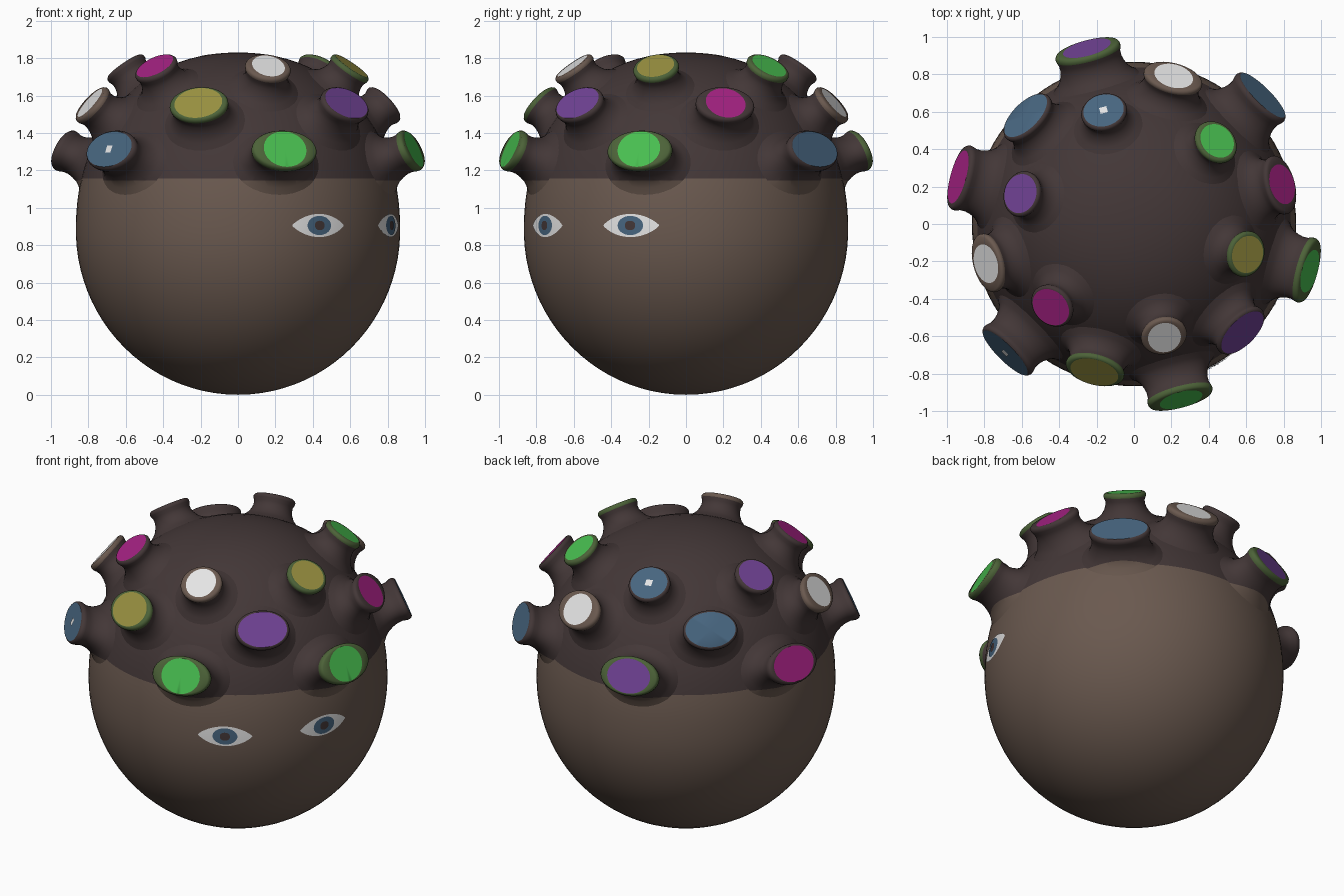
import bpy, bmesh, math
from mathutils import Vector

if "Cube" in bpy.data.objects:
    bpy.data.objects.remove(bpy.data.objects["Cube"])

# ---- flat colours (linear) ----
def lin(c):
    c /= 255
    return c / 12.92 if c <= 0.04045 else ((c + 0.055) / 1.055) ** 2.4

COLOURS = {"brown": (106, 89, 79), "dark": (67, 55, 55), "green": (72, 190, 80),
           "yellow": (152, 144, 64), "purple": (112, 66, 148), "magenta": (164, 33, 130),
           "blue": (71, 101, 127), "white": (228, 228, 228), "olive": (76, 98, 56)}
NAMES = list(COLOURS)
MATS = []
for name, rgb in COLOURS.items():
    m = bpy.data.materials.new(name)
    m.diffuse_color = (*[lin(c) for c in rgb], 1)
    m.use_nodes = True
    m.node_tree.nodes["Principled BSDF"].inputs["Base Color"].default_value = m.diffuse_color
    MATS.append(m)

R, CZ, TOP, HAIRLINE, POW = 0.867, 0.88, 0.95, 1.155, 2.15
CENTRE = Vector((0, 0, CZ))

def finish(name, bm):
    bmesh.ops.remove_doubles(bm, verts=bm.verts[:], dist=0.0005)
    me = bpy.data.meshes.new(name)
    bm.to_mesh(me)
    bm.free()
    for m in MATS:
        me.materials.append(m)
    me.shade_smooth()
    me.set_sharp_from_angle(angle=math.radians(50))
    ob = bpy.data.objects.new(name, me)
    bpy.context.collection.objects.link(ob)
    return ob

def loft(rings, bands):
    """Skin a stack of rings; bands gives the colour between each pair."""
    bm = bmesh.new()
    rows = [[bm.verts.new(p) for p in r] for r in rings]
    n = len(rows[0])
    for a, b, col in zip(rows, rows[1:], bands):
        for j in range(n):
            k = (j + 1) % n
            f = bm.faces.new((a[j], a[k], b[k], b[j]))
            f.material_index = NAMES.index(col)
    return bm

def dome_distance(d):
    """Distance from the centre to the body surface along unit direction d."""
    c = TOP if d.z > 0 else CZ
    p = POW if d.z > 0 else 2
    return ((math.hypot(d.x, d.y) / R) ** p + (abs(d.z) / c) ** p) ** (-1 / p)

# ---- head: round underside, domed dark top with a ring on the hairline ----
elev = [math.radians(-90 + 4 * i) for i in range(46)]
elev.append(math.atan2(HAIRLINE - CZ, R * (1 - ((HAIRLINE - CZ) / TOP) ** POW) ** (1 / POW)))
elev.sort()
rings = []
for e in elev:
    ring = []
    for j in range(96):
        a = 2 * math.pi * j / 96
        d = Vector((math.cos(e) * math.cos(a), math.cos(e) * math.sin(a), math.sin(e)))
        ring.append(CENTRE + d * dome_distance(d))
    rings.append(ring)
bands = ["dark" if (a[0].z + b[0].z) / 2 > HAIRLINE else "brown" for a, b in zip(rings, rings[1:])]
finish("head", loft(rings, bands))

# ---- knobs: flared stalks with a flat coloured cap ----
# each profile step: widening of the tip ellipse, height fraction from surface to tip
PROFILE = [(0.085, -0.06), (0.06, 0.02), (0.035, 0.09), (0.015, 0.2), (0.0, 0.36),
           (-0.008, 0.52), (-0.008, 0.68), (0.0, 0.82), (0.001, 0.9), (-0.004, 0.96),
           (-0.012, 1.0)]

def frame(a, e):
    n = Vector((math.cos(e) * math.cos(a), math.cos(e) * math.sin(a), math.sin(e)))
    u = Vector((-math.sin(a), math.cos(a), 0))
    return n, u, n.cross(u)

def knob(name, angle, elevation, dist, w, h, cap, rim, cu, cv, dot=False):
    n, u, v = frame(math.radians(angle), math.radians(elevation))
    tip = CENTRE + n * dist
    steps = [(w + f, h + f, t) for f, t in PROFILE]
    steps += [(w * cu, h * cv, 1.0), (0, 0, 1.0)]
    rings = []
    for su, sv, t in steps:
        ring = []
        for j in range(40):
            q = 2 * math.pi * j / 40
            top = tip + u * su * math.cos(q) + v * sv * math.sin(q)
            low = top - n * (dist - dome_distance(n))
            d = (low - CENTRE).normalized()
            ring.append((CENTRE + d * dome_distance(d)).lerp(top, t))
        rings.append(ring)
    count = len(steps) - 1
    bands = ["dark"] * 7 + [rim] * (count - 8) + [cap]
    bm = loft(rings, bands)
    # the skirt takes the skin colour below the hairline
    bmesh.ops.bisect_plane(bm, geom=bm.verts[:] + bm.edges[:] + bm.faces[:],
                           plane_co=(0, 0, HAIRLINE - 0.01), plane_no=(0, 0, 1))
    for f in bm.faces:
        if f.calc_center_median().z < HAIRLINE - 0.01:
            f.material_index = NAMES.index("brown")
    finish(name, bm)
    if dot:
        bm = bmesh.new()
        c = tip + n * 0.004
        f = bm.faces.new([bm.verts.new(c + u * x + v * y) for x, y in
                          ((-.02, -.02), (.02, -.02), (.02, .02), (-.02, .02))])
        f.material_index = NAMES.index("white")
        finish(name + "_dot", bm)

# ring: name, first angle, elevation, tip distance, half width, half height, caps
RINGS = [
    ("lower", -75, 24, 1.065, 0.178, 0.115, [
        ("green", "olive", .66, .9), ("green", "olive", .66, .9), ("blue", "dark", .92, .9),
        ("purple", "olive", .74, .88), ("magenta", "dark", .82, .9), ("blue", "dark", .92, .9, True)]),
    ("middle", -105, 39.7, 1.065, 0.16, 0.118, [
        ("yellow", "olive", .82, .88), ("purple", "dark", .9, .9), ("magenta", "dark", .68, .86),
        ("white", "brown", .66, .82), ("blue", "dark", .92, .9), ("white", "brown", .66, .82)]),
    ("upper", -75, 54.4, 1.08, 0.123, 0.117, [
        ("white", "brown", .72, .82), ("yellow", "olive", .82, .86), ("green", "olive", .8, .84),
        ("blue", "dark", .89, .89, True), ("purple", "dark", .86, .89), ("magenta", "dark", .88, .89)]),
]
for name, start, el, dist, w, h, caps in RINGS:
    for i, spec in enumerate(caps):
        knob(f"{name}_knob_{i + 1}", start + 60 * i, el, dist, w, h, *spec)

# ---- eyes: thin plates wrapped round the head ----
def plate(name, angle, hw, hh, lift, col, power):
    bm = bmesh.new()
    cols = []
    for i in range(25):
        s = -math.cos(math.pi * i / 24)
        a = math.radians(angle) + s * hw / R
        half = hh * max(0, 1 - s * s) ** power
        col_pts = []
        for k in range(5):
            z = 0.905 + half * (k / 2 - 1)
            d = Vector((R * math.cos(a), R * math.sin(a), z - CZ)).normalized()
            col_pts.append(bm.verts.new(CENTRE + d * (dome_distance(d) + lift)))
        cols.append(col_pts)
    for a, b in zip(cols, cols[1:]):
        for k in range(4):
            f = bm.faces.new((a[k], b[k], b[k + 1], a[k + 1]))
            f.material_index = NAMES.index(col)
    finish(name, bm)

for side, angle in (("first", -60), ("second", -20)):
    plate(side + "_eye_white", angle, 0.16, 0.062, 0.003, "white", 0.85)
    plate(side + "_eye_iris", angle, 0.072, 0.051, 0.0055, "blue", 0.5)
    plate(side + "_eye_pupil", angle, 0.029, 0.025, 0.008, "dark", 0.4)
